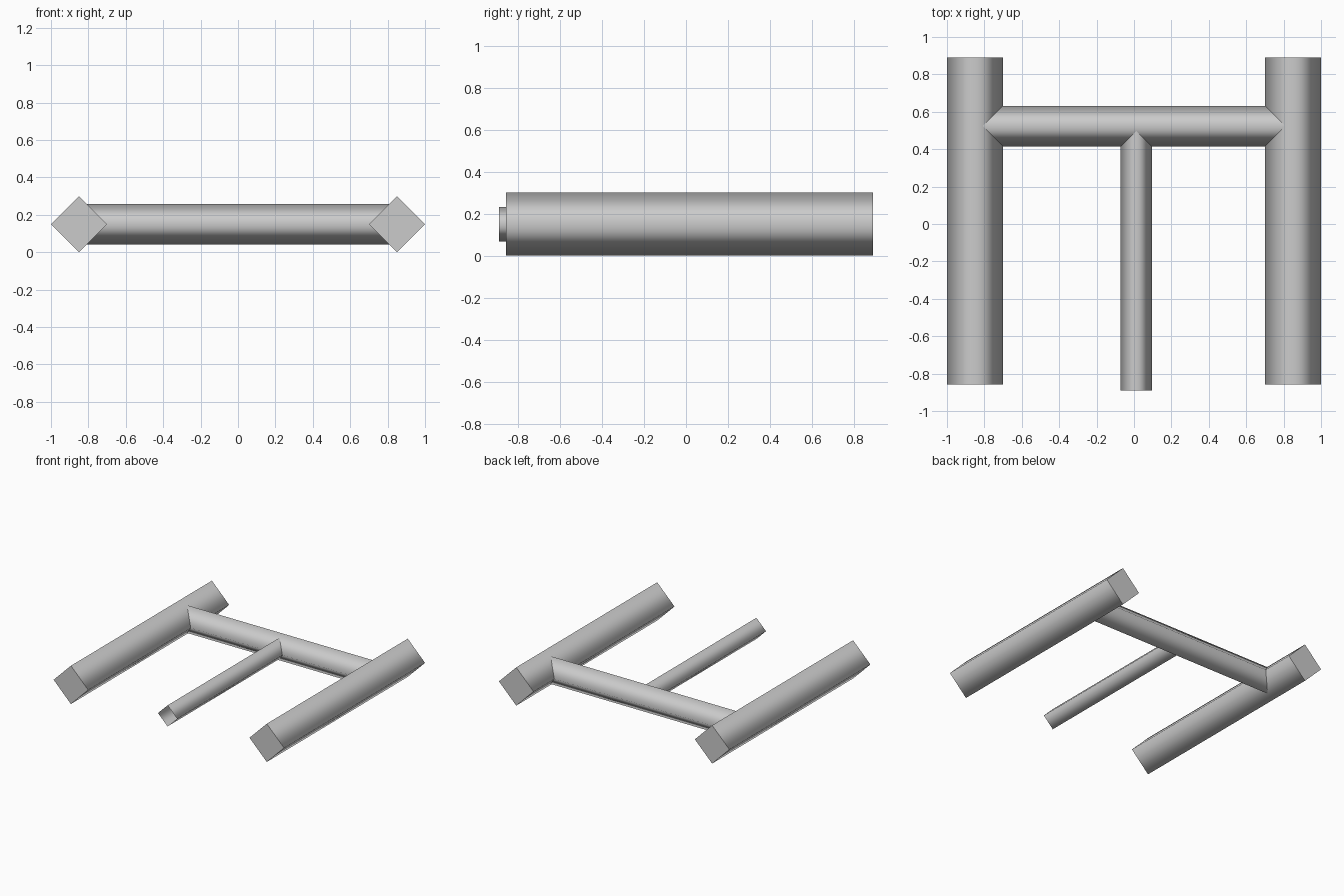
import bpy
import math
from mathutils import Matrix

cube = bpy.data.objects.get("Cube")
if cube:
    bpy.data.objects.remove(cube, do_unlink=True)

grey = bpy.data.materials.new("plain grey")
grey.use_nodes = True
grey.diffuse_color = (0.6, 0.6, 0.6, 1)
grey.node_tree.nodes["Principled BSDF"].inputs["Base Color"].default_value = (0.6, 0.6, 0.6, 1)

MID_Z = 0.15


def bar(name, axis, start, end, across, radius, capped):
    """Four-sided bar standing on its edge, running along x or y, softly shaded."""
    bpy.ops.mesh.primitive_cylinder_add(
        vertices=4, radius=radius, depth=end - start,
        end_fill_type='NGON' if capped else 'NOTHING')
    obj = bpy.context.object
    obj.name = name
    mesh = obj.data
    mid = (start + end) / 2
    if axis == 'Y':
        turn = Matrix.Rotation(math.pi / 2, 4, 'X')
        place = Matrix.Translation((across, mid, MID_Z))
    else:
        turn = Matrix.Rotation(math.pi / 2, 4, 'Y')
        place = Matrix.Translation((mid, across, MID_Z))
    mesh.transform(place @ turn)
    # Smooth around the sides, with crisp rims where there are flat ends
    bpy.ops.object.shade_smooth()
    if capped:
        direction = 1 if axis == 'Y' else 0
        for edge in mesh.edges:
            a, b = (mesh.vertices[i].co[direction] for i in edge.vertices)
            edge.use_edge_sharp = abs(a - b) < 0.001
    mesh.materials.append(grey)
    return obj


# Two heavy side rails
for side, x in (("left", 0.85), ("right", -0.85)):
    bar(side + "_rail", 'Y', -0.857, 0.89, x, 0.15, True)

# Cross bar between the rails, and the open-ended middle rod
bar("cross_bar", 'X', -0.85, 0.85, 0.523, 0.109, False)
bar("middle_rod", 'Y', -0.89, 0.523, 0.012, 0.083, False)
